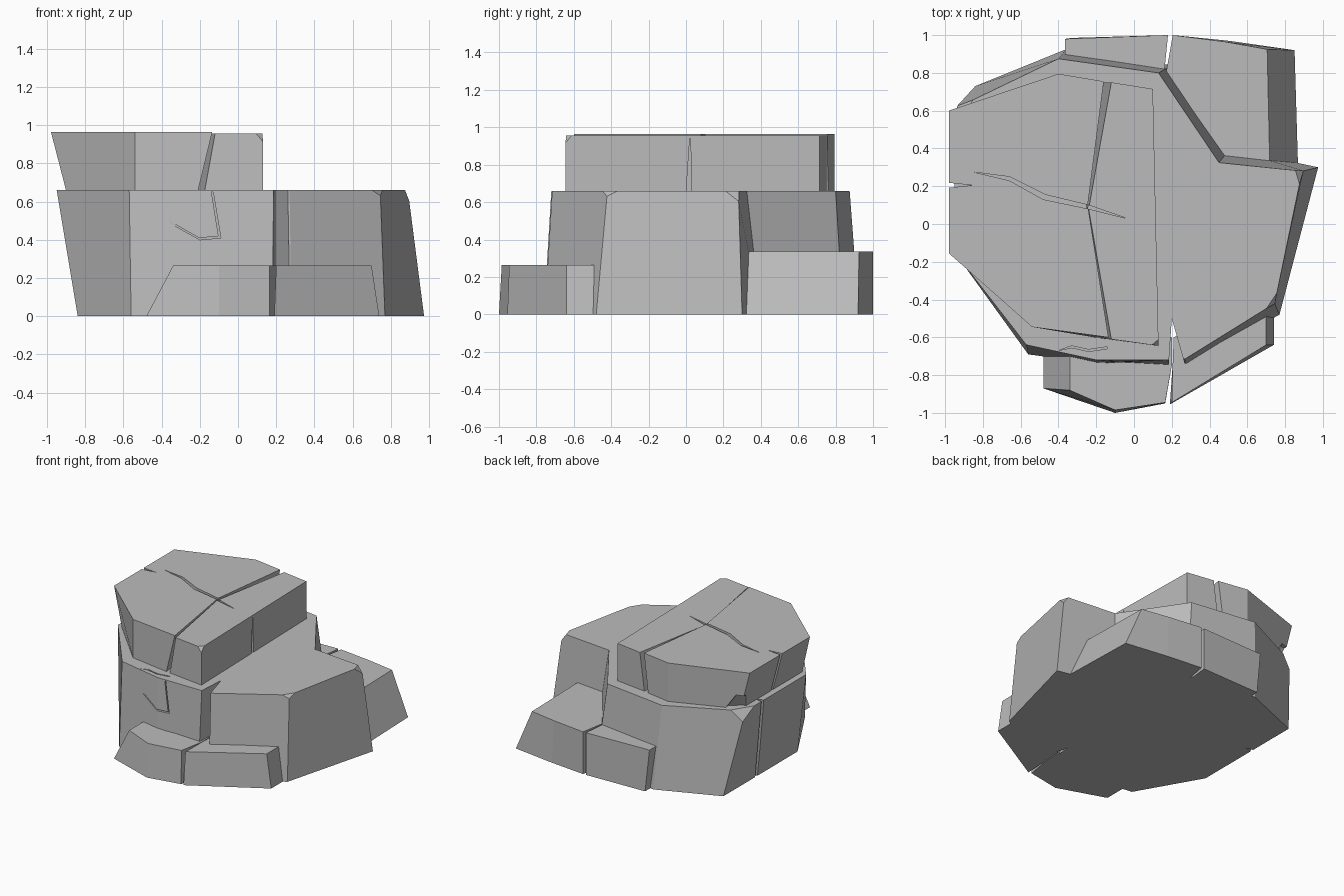
import bpy
import bmesh
from mathutils import Vector

old = bpy.data.objects.get("Cube")
if old:
    bpy.data.objects.remove(old, do_unlink=True)

stone = bpy.data.materials.new("grey_stone")
stone.use_nodes = True
grey = (0.5, 0.5, 0.5, 1)
stone.diffuse_color = grey
shader = stone.node_tree.nodes["Principled BSDF"]
shader.inputs["Base Color"].default_value = grey
shader.inputs["Roughness"].default_value = 0.9


def loft(name, ring_a, ring_b, chips=()):
    """Solid between two matching rings; each chip is a plane of three points."""
    bm = bmesh.new()
    lower = [bm.verts.new(p) for p in ring_a]
    upper = [bm.verts.new(p) for p in ring_b]
    count = len(lower)
    bm.faces.new(lower[::-1])
    bm.faces.new(upper)
    for i in range(count):
        j = (i + 1) % count
        bm.faces.new((lower[i], lower[j], upper[j], upper[i]))
    bmesh.ops.recalc_face_normals(bm, faces=bm.faces)
    middle = sum((v.co for v in bm.verts), Vector()) / len(bm.verts)
    for chip in chips:
        a, b, c = (Vector(p) for p in chip)
        normal = (b - a).cross(c - a)
        if normal.dot(a - middle) < 0:
            normal.negate()
        cut = bmesh.ops.bisect_plane(
            bm, geom=bm.verts[:] + bm.edges[:] + bm.faces[:],
            plane_co=a, plane_no=normal, clear_outer=True)
        rim = [e for e in cut["geom_cut"] if isinstance(e, bmesh.types.BMEdge)]
        bmesh.ops.holes_fill(bm, edges=rim, sides=0)
    bmesh.ops.recalc_face_normals(bm, faces=bm.faces)
    mesh = bpy.data.meshes.new(name)
    bm.to_mesh(mesh)
    bm.free()
    mesh.materials.append(stone)
    obj = bpy.data.objects.new(name, mesh)
    bpy.context.collection.objects.link(obj)
    return obj


def slab(name, low, high, bottom, top=None, chips=()):
    """Level slab whose plan changes from bottom to top."""
    return loft(name, [(x, y, low) for x, y in bottom],
                [(x, y, high) for x, y in top or bottom], chips)


def carve(cutter, *targets):
    """Subtract the cutter from each target, then discard it."""
    for target in targets:
        mod = target.modifiers.new("carve", "BOOLEAN")
        mod.operation = "DIFFERENCE"
        mod.solver = "EXACT"
        mod.object = cutter
        bpy.context.view_layer.objects.active = target
        bpy.ops.object.modifier_apply(modifier=mod.name)
    bpy.data.objects.remove(cutter, do_unlink=True)


# Middle tier, the main body of the rock
body = slab(
    "main_rock", 0, .66,
    [(-.84, .73), (-.36, .925), (.2, .84), (.51, .4), (.975, .3), (.77, -.48),
     (.28, -.755), (.18, -.76), (-.2, -.74), (-.56, -.69), (-.84, -.2)],
    [(-.95, .61), (-.4, .875), (.13, .8), (.45, .325), (.89, .28), (.745, -.42),
     (.27, -.715), (.18, -.72), (-.2, -.72), (-.57, -.64), (-.95, -.15)],
    [[(.85, .3, .66), (.885, .18, .66), (.915, .28, .58)],
     [(-.95, .5, .66), (-.85, .66, .66), (-.93, .63, .58)],
     [(.7, -.45, .66), (.76, -.36, .66), (.752, -.43, .62)]])

# Upper tier, split in two by a long crack
cap_left = slab(
    "upper_rock_left", .655, .965,
    [(-.9, .6), (-.4, .795), (-.2, .76), (-.28, .1), (-.21, -.6), (-.54, -.545), (-.9, -.17)],
    [(-.98, .6), (-.4, .795), (-.16, .755), (-.245, .1), (-.135, -.6), (-.54, -.545), (-.98, -.155)])
cap_right = slab(
    "upper_rock_right", .655, .957,
    [(-.16, .75), (.1, .715), (.13, -.645), (-.175, -.605), (-.275, .08)],
    [(-.12, .75), (.1, .715), (.13, -.645), (-.12, -.61), (-.24, .08)],
    [[(.095, -.64, .957), (.13, -.61, .957), (.128, -.643, .92)]])

# Low ledges at the front
slab("front_ledge_right", 0, .265,
     [(-.48, -.6), (-.48, -.87), (-.1, -1), (.165, -.95), (.2, -.75), (.2, -.6)],
     [(-.34, -.6), (-.34, -.88), (-.1, -.985), (.165, -.945), (.2, -.75), (.2, -.6)])
slab("front_ledge_left", 0, .265,
     [(.19, -.955), (.74, -.64), (.74, -.4), (.21, -.6), (.205, -.74)],
     [(.2, -.945), (.7, -.64), (.7, -.4), (.21, -.6), (.205, -.74)])

# Low ledges at the back
slab("back_ledge_right", 0, .335,
     [(-.33, .8), (-.33, .985), (.18, 1), (.16, .8), (.16, .7)],
     [(-.365, .8), (-.365, .98), (.18, 1), (.16, .8), (.16, .7)])
slab("back_ledge_left", 0, .335,
     [(.205, 1), (.17, .8), (.17, .6), (.4, .25), (.87, .25), (.85, .92), (.5, .97)],
     [(.205, 1), (.17, .8), (.17, .6), (.4, .25), (.72, .25), (.705, .925), (.48, .965)])

# Deep front notch and leaning crack in the main rock
carve(slab("front_notch", -.1, .7, [(.18, -.8), (.2, -.5), (.285, -.8)]), body)
carve(slab("side_crack", -.02, .67,
           [(-.9, .34), (-.9, .28), (-.78, .32)],
           [(-1, .42), (-1, .37), (-.88, .4)]), body)

# Outlined chip on the front face
outer = [(-.4, .65), (-.36, .49), (-.2, .4), (-.09, .41), (-.13, .65)]
inner = [(-.24 + (x + .24) * .92, .54 + (z - .54) * .93) for x, z in outer]
inner[0] = (inner[0][0], .65)
inner[-1] = (inner[-1][0], .65)
strip = outer + inner[::-1]
carve(loft("chip_groove", [(x, -.82, z) for x, z in strip],
           [(x, -.69, z) for x, z in strip]), body)
carve(slab("chip_top_groove", .63, .7,
           [(-.4, -.67), (-.33, -.645), (-.24, -.665), (-.14, -.65),
            (-.14, -.66), (-.24, -.675), (-.33, -.655)]), body)

# Wandering crack over the top
carve(slab("top_crack", .9, 1,
           [(-.85, .275), (-.66, .25), (-.47, .155), (-.24, .1), (-.04, .03),
            (-.24, .08), (-.48, .13), (-.66, .23)]), cap_left, cap_right)

# Splits and broken corner on the upper tier sides
carve(slab("left_split", .64, .98,
           [(-.96, .23), (-.96, .19), (-.84, .21)],
           [(-1, .22), (-1, .19), (-.86, .205)]), cap_left)
carve(slab("right_split", .64, .94,
           [(.09, 0), (.2, 0), (.2, .03), (.09, .03)],
           [(.09, .02), (.2, .02), (.2, .024), (.09, .024)]), cap_right)
carve(slab("corner_break", .64, .77,
           [(-1, .5), (-.87, .53), (-.78, .61), (-.8, .75), (-1, .75)],
           [(-1, .57), (-.9, .58), (-.87, .6), (-.88, .68), (-1, .68)]), cap_left)
